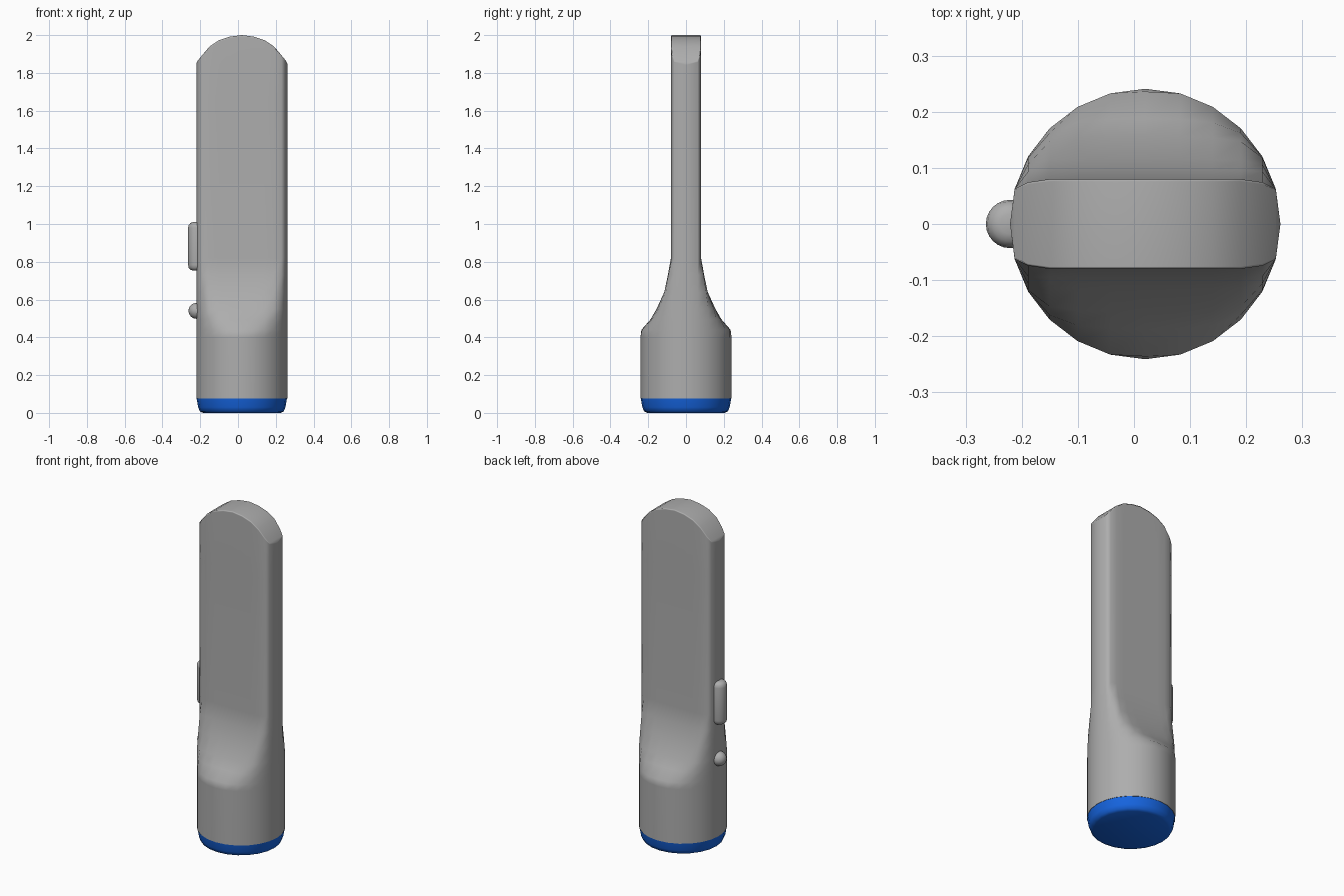
import bpy, bmesh, math

if "Cube" in bpy.data.objects:
    bpy.data.objects.remove(bpy.data.objects["Cube"])

CX, R, N = 0.02, 0.241, 24         # body axis, radius and number of sides
HALF_N = N // 2


def material(name, rgb):
    mat = bpy.data.materials.new(name)
    mat.diffuse_color = (*rgb, 1)
    mat.use_nodes = True
    mat.node_tree.nodes["Principled BSDF"].inputs["Base Color"].default_value = mat.diffuse_color
    return mat


GREY = material("dark_grey", (0.42, 0.42, 0.42))
BLUE = material("blue", (0.008, 0.13, 0.75))


def finish(bm, name, angle, mat):
    bmesh.ops.recalc_face_normals(bm, faces=bm.faces)
    mesh = bpy.data.meshes.new(name)
    bm.to_mesh(mesh)
    bm.free()
    mesh.materials.append(mat)
    ob = bpy.data.objects.new(name, mesh)
    bpy.context.collection.objects.link(ob)
    bpy.ops.object.select_all(action='DESELECT')
    ob.select_set(True)
    bpy.context.view_layer.objects.active = ob
    bpy.ops.object.shade_smooth_by_angle(angle=math.radians(angle))
    return ob


def bridge(bm, a, b):
    for i in range(len(a)):
        j = (i + 1) % len(a)
        bm.faces.new((a[i], a[j], b[j], b[i]))


def lathe(name, profile, x, sides, angle, mat):
    bm = bmesh.new()
    rings = [[bm.verts.new((x + r * math.cos(2 * math.pi * i / sides),
                            r * math.sin(2 * math.pi * i / sides), z))
              for i in range(sides)] for r, z in profile]
    for a, b in zip(rings, rings[1:]):
        bridge(bm, a, b)
    bm.faces.new(rings[0])
    bm.faces.new(rings[-1])
    return finish(bm, name, angle, mat)


# body: round handle flattening into a blade with an arched top
EDGE = [0, 0.8, 0.93, 1, 1, 1, 1]                      # thickness falloff, rim to middle
ARCH = [1.85, 1.865, 1.895, 1.94, 1.973, 1.992, 2.0]   # top height, rim to middle


def ring(bm, half, z=None, drop=0.0):
    verts = []
    for i in range(N):
        t = 2 * math.pi * i / N
        k = min(i % HALF_N, HALF_N - i % HALF_N)
        s = math.sin(t)
        y, circle = 0, R * abs(s)
        if k:
            y = min(circle, half * EDGE[k])
            if 0.08 < half < 0.23:                     # soft blend from round to flat
                y = (circle ** -7 + half ** -7) ** (-1 / 7)
        verts.append(bm.verts.new((CX + R * math.cos(t), math.copysign(y, s),
                                   ARCH[k] - drop if z is None else z)))
    return verts


bm = bmesh.new()
stations = [(0.075, 0.241), (0.4, 0.241), (0.44, 0.236), (0.495, 0.193), (0.55, 0.157),
            (0.64, 0.115), (0.73, 0.096), (0.82, 0.08), (1.65, 0.08)]
rings = [ring(bm, h, z) for z, h in stations]
rings += [ring(bm, 0.08, drop=0.008), ring(bm, 0.076)]
for a, b in zip(rings, rings[1:]):
    bridge(bm, a, b)
bm.faces.new(rings[0])
top = rings[-1]
for i in range(HALF_N):                                # arched cap made of strips
    quad = [top[i], top[i + 1], top[(N - i - 1) % N], top[(N - i) % N]]
    bm.faces.new(list(dict.fromkeys(quad)))
body = finish(bm, "body", 65, GREY)
weighted = body.modifiers.new("weighted_normals", 'WEIGHTED_NORMAL')
weighted.keep_sharp = True

# coloured base cap
lathe("base_cap", [(0.205, 0), (0.222, 0.008), (0.231, 0.03), (0.239, 0.075)],
      CX, N, 65, BLUE)

# long side button with rounded ends
half = [(0.018, 0.0), (0.031, 0.005), (0.040, 0.015), (0.043, 0.03)]
lathe("long_button", [(r, 0.753 + d) for r, d in half] +
      [(r, 1.01 - d) for r, d in reversed(half)], -0.221, 24, 60, GREY)

# small round side button
bm = bmesh.new()
bmesh.ops.create_uvsphere(bm, u_segments=20, v_segments=12, radius=0.042)
bmesh.ops.translate(bm, verts=bm.verts, vec=(-0.22, 0, 0.54))
finish(bm, "round_button", 60, GREY)
